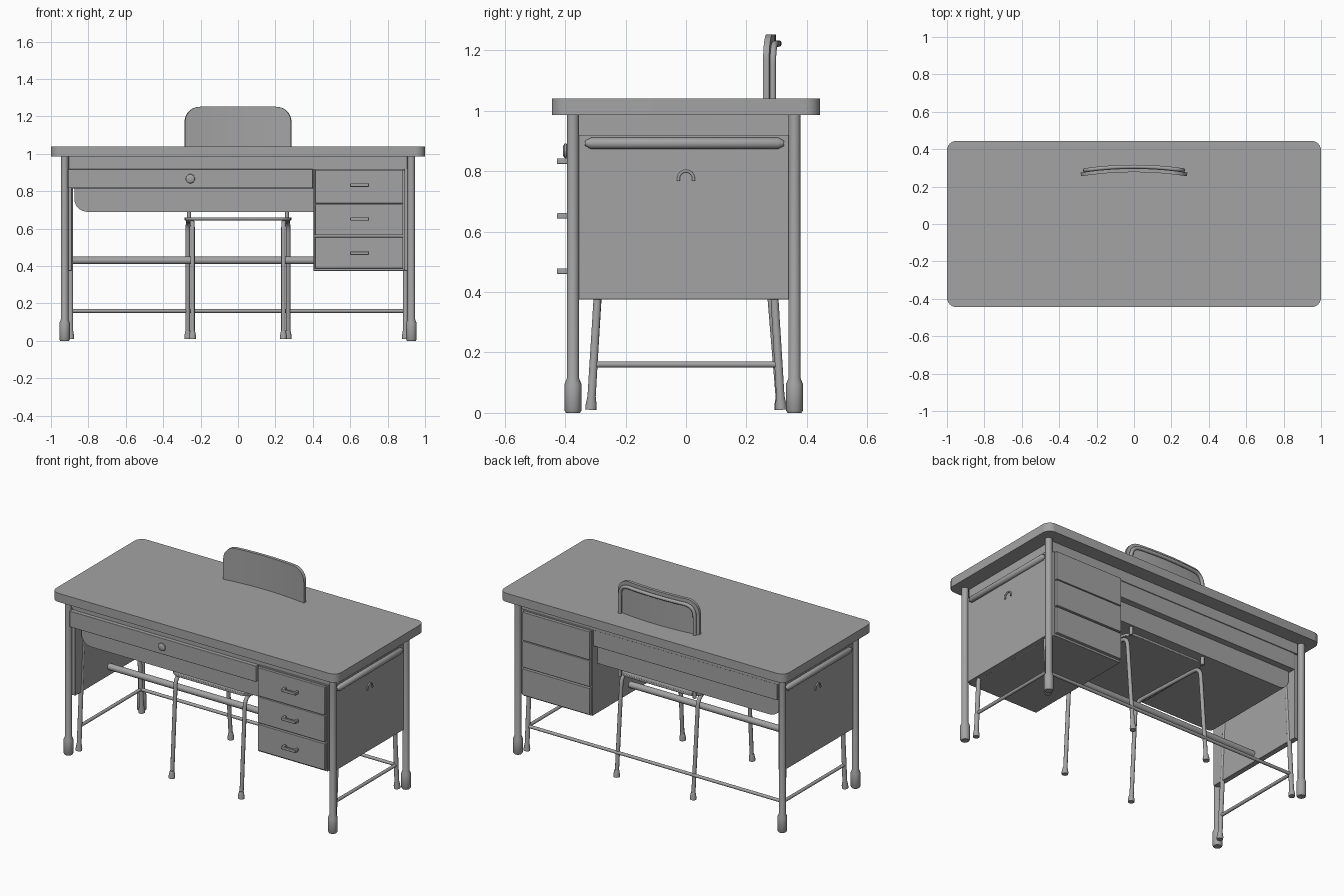
import bpy, bmesh, math
from mathutils import Vector

if "Cube" in bpy.data.objects:
    bpy.data.objects.remove(bpy.data.objects["Cube"])

grey = bpy.data.materials.new("dark_grey")
grey.diffuse_color = (0.37, 0.37, 0.37, 1)
grey.use_nodes = True
grey.node_tree.nodes["Principled BSDF"].inputs["Base Color"].default_value = grey.diffuse_color


def shade(ob, angle):
    bpy.ops.object.select_all(action='DESELECT')
    ob.select_set(True)
    bpy.context.view_layer.objects.active = ob
    if ob.type == 'CURVE':
        bpy.ops.object.convert(target='MESH')
        ob = bpy.context.view_layer.objects.active
    ob.data.materials.clear()
    ob.data.materials.append(grey)
    bpy.ops.object.shade_smooth_by_angle(angle=math.radians(angle))


def finish(name, bm, bevel=0.0, seg=2):
    me = bpy.data.meshes.new(name)
    bmesh.ops.recalc_face_normals(bm, faces=bm.faces)
    bm.to_mesh(me)
    bm.free()
    ob = bpy.data.objects.new(name, me)
    bpy.context.collection.objects.link(ob)
    if bevel:
        m = ob.modifiers.new("bevel", 'BEVEL')
        m.width, m.segments, m.limit_method = bevel, seg, 'ANGLE'
    shade(ob, 35)
    return ob


def extrude(name, outline, vec, bevel=0.0):
    """Extrude a flat outline along a vector."""
    bm = bmesh.new()
    f = bm.faces.new([bm.verts.new(p) for p in outline])
    g = bmesh.ops.extrude_face_region(bm, geom=[f])['geom']
    bmesh.ops.translate(bm, verts=[v for v in g if isinstance(v, bmesh.types.BMVert)], vec=vec)
    return finish(name, bm, bevel)


def box(name, x, y, z, bevel=0.002):
    bm = bmesh.new()
    bmesh.ops.create_cube(bm, size=1)
    for v in bm.verts:
        v.co = [(r[0] + r[1]) / 2 + c * (r[1] - r[0]) for r, c in zip((x, y, z), v.co)]
    return finish(name, bm, bevel)


def lathe(name, a, b, profile, n=20):
    """Turned part along a->b; profile is (distance, radius)."""
    a, b = Vector(a), Vector(b)
    q = Vector((0, 0, 1)).rotation_difference(b - a)
    bm = bmesh.new()
    rings = [[bm.verts.new(a + q @ Vector((r * math.cos(i * math.tau / n), r * math.sin(i * math.tau / n), t)))
              for i in range(n)] for t, r in profile]
    for p, s in zip(rings, rings[1:]):
        for i in range(n):
            bm.faces.new((p[i], p[(i + 1) % n], s[(i + 1) % n], s[i]))
    bm.faces.new(rings[0])
    bm.faces.new(rings[-1])
    return finish(name, bm)


def rod(name, a, b, r, n=16):
    return lathe(name, a, b, [(0, r), ((Vector(b) - Vector(a)).length, r)], n)


def rounded(pts, r, n=6):
    """Replace the inner corners of a path by smooth bends."""
    pts = [Vector(p) for p in pts]
    out = [pts[0]]
    for p, c, s in zip(pts, pts[1:], pts[2:]):
        u, w = c + (p - c).normalized() * r, c + (s - c).normalized() * r
        for i in range(n + 1):
            t = i / n
            out.append(u * (1 - t) ** 2 + c * 2 * t * (1 - t) + w * t * t)
    return out + [pts[-1]]


def tube(name, pts, r):
    cu = bpy.data.curves.new(name, 'CURVE')
    cu.dimensions, cu.bevel_depth, cu.bevel_resolution, cu.use_fill_caps = '3D', r, 3, True
    sp = cu.splines.new('POLY')
    sp.points.add(len(pts) - 1)
    for p, co in zip(sp.points, pts):
        p.co = (*co, 1)
    ob = bpy.data.objects.new(name, cu)
    bpy.context.collection.objects.link(ob)
    shade(ob, 40)


def round_rect(w, d, r, z, n=6):
    """Rounded rectangle outline, half sizes w and d."""
    out = []
    for sx, sy, a in ((1, 1, 0), (-1, 1, 90), (-1, -1, 180), (1, -1, 270)):
        for k in range(n + 1):
            t = math.radians(a + k * 90 / n)
            out.append((sx * (w - r) + r * math.cos(t), sy * (d - r) + r * math.sin(t), z))
    return out


# Table top and apron
extrude("table_top", round_rect(1.0, 0.444, 0.05, 0.985), (0, 0, 0.055))
box("apron", (-0.905, 0.905), (-0.365, 0.355), (0.918, 0.99))

# Legs, inner braces, side panels, rails and hooks on both ends
for s, side in ((-1, "left"), (1, "right")):
    for t, y, end in ((-1, -0.374, "front"), (1, 0.359, "back")):
        lathe(f"{side}_{end}_leg", (s * 0.927, y, 0), (s * 0.927, y, 1),
              [(0, 0.023), (0.008, 0.028), (0.095, 0.028), (0.115, 0.02), (0.99, 0.02)])
        lathe(f"{side}_{end}_inner_leg", (s * 0.895, t * 0.315, 0.01), (s * 0.895, t * 0.262, 0.9),
              [(0, 0.019), (0.015, 0.019), (0.045, 0.014), (0.85, 0.012)], 14)
    box(f"{side}_side_panel", sorted((s * 0.888, s * 0.922)), (-0.362, 0.345), (0.375, 0.92))
    rod(f"{side}_low_bar", (s * 0.895, -0.305, 0.16), (s * 0.895, 0.305, 0.16), 0.01)
    lathe(f"{side}_side_rail", (s * 0.925, -0.334, 0.892), (s * 0.925, 0.325, 0.892),
          [(0, 0.008), (0.02, 0.019), (0.639, 0.019), (0.659, 0.008)])
    arc = [(s * 0.925, 0.025 * math.cos(math.pi * k / 12), 0.775 + 0.025 * math.sin(math.pi * k / 12)) for k in range(13)]
    tube(f"{side}_hook", [(s * 0.925, 0.025, 0.767)] + arc + [(s * 0.925, -0.025, 0.767)], 0.005)

# Stretcher bars
rod("back_low_bar", (-0.895, 0.305, 0.16), (0.895, 0.305, 0.16), 0.01)
rod("foot_rest_bar", (-0.895, -0.02, 0.43), (0.42, -0.02, 0.43), 0.02)

# Wide middle drawer, tray below it and knob
box("middle_drawer", (-0.885, 0.405), (-0.365, 0.35), (0.815, 0.925))
box("middle_drawer_front", (-0.908, 0.4), (-0.39, -0.36), (0.817, 0.918))
arc = [(-0.805 - 0.07 * math.sin(a), 0.76 - 0.07 * math.cos(a)) for a in [k * math.pi / 16 for k in range(9)]]
tray = [(0.41, 0.82), (0.41, 0.69)] + arc + [(-0.875, 0.82)]
extrude("under_tray", [(x, -0.32, z) for x, z in tray], (0, 0.63, 0))
lathe("drawer_knob", (-0.255, -0.385, 0.867), (-0.255, -0.5, 0.867),
      [(0, 0.014), (0.008, 0.014), (0.01, 0.025), (0.017, 0.024), (0.022, 0.016)])

# Drawer pedestal with three drawers
box("pedestal", (0.405, 0.89), (-0.375, 0.36), (0.375, 0.92))
for i, (z0, z1, z) in enumerate(((0.735, 0.914, 0.833), (0.565, 0.73, 0.652), (0.388, 0.555, 0.469))):
    box(f"drawer_front_{i}", (0.412, 0.883), (-0.392, -0.37), (z0, z1))
    box(f"drawer_back_{i}", (0.412, 0.883), (0.355, 0.379), (z0, z1))
    prof = [(0.6, -0.39), (0.6, -0.427), (0.7, -0.427), (0.7, -0.39), (0.685, -0.39), (0.685, -0.413), (0.615, -0.413), (0.615, -0.39)]
    extrude(f"drawer_handle_{i}", [(x, y, z - 0.009) for x, y in prof], (0, 0, 0.018), 0.003)

# Chair frame, feet and seat
for s, side in ((-1, "left"), (1, "right")):
    path = [(s * 0.243, -0.312, 0.03), (s * 0.243, -0.275, 0.64), (s * 0.268, 0.26, 0.64), (s * 0.268, 0.31, 0.03)]
    tube(f"chair_{side}_leg_frame", rounded(path, 0.06), 0.012)
    for x, y, end in ((0.243, -0.315, "front"), (0.268, 0.312, "back")):
        lathe(f"chair_{side}_{end}_foot", (s * x, y, 0.01), (s * x, y * 0.99, 0.06), [(0, 0.019), (0.015, 0.019), (0.045, 0.013)], 14)
extrude("chair_seat", round_rect(0.285, 0.29, 0.07, 0.645), (0, 0, 0.016), 0.003)


# Curved backrest with rounded top corners
def back_y(x):
    return 0.287 - 0.022 * (x / 0.285) ** 2


bm = bmesh.new()
R, W, n, cols = 0.08, 0.284, 40, []
for i in range(n + 1):
    x = -W * math.cos(math.pi * i / n)
    d = max(0, abs(x) - (W - R))
    top = 1.252 - R + math.sqrt(max(0, R * R - d * d))
    cols.append([bm.verts.new((x, back_y(x), z)) for z in (0.96, top)])
for p, q in zip(cols, cols[1:]):
    bm.faces.new((p[0], q[0], q[1], p[1]))
rest = finish("chair_backrest", bm)
m = rest.modifiers.new("thickness", 'SOLIDIFY')
m.thickness, m.offset = 0.02, 0
bpy.context.view_layer.objects.active = rest
bpy.ops.object.modifier_apply(modifier="thickness")
shade(rest, 35)

# Support tube behind the backrest
flat = rounded([(-0.262, 0, 0.64), (-0.262, 0, 1.222), (0.262, 0, 1.222), (0.262, 0, 0.64)], 0.07)
mid = [Vector((-0.192 + 0.384 * k / 12, 0, 1.222)) for k in range(1, 12)]
h = len(flat) // 2
tube("chair_back_tube", [(p.x, back_y(p.x) + 0.019, p.z) for p in flat[:h] + mid + flat[h:]], 0.011)
